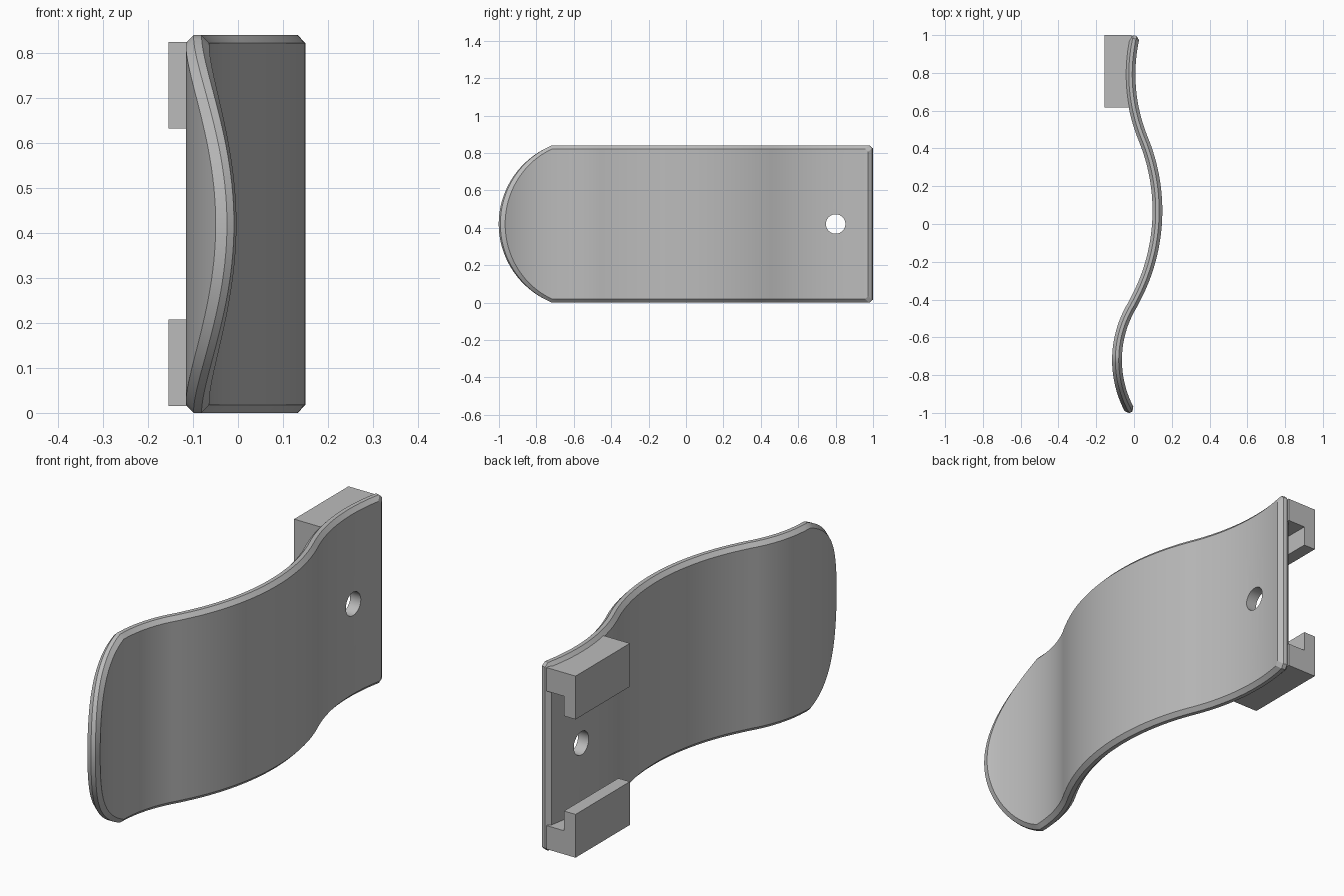
import bpy
import bmesh
import math

if "Cube" in bpy.data.objects:
    bpy.data.objects.remove(bpy.data.objects["Cube"], do_unlink=True)

grey = bpy.data.materials.new("light_grey")
grey.use_nodes = True
grey.diffuse_color = (0.5, 0.5, 0.5, 1)
grey.node_tree.nodes["Principled BSDF"].inputs["Base Color"].default_value = grey.diffuse_color

MID_Z = 0.42      # half of the plate height
TIP_R = 0.455     # radius of the rounded front outline
TIP_Y, BACK_Y = -0.997, 0.997
BEVEL = 0.018
HALF_T = 0.026    # half of the plate thickness


def make_object(name, bm):
    bmesh.ops.recalc_face_normals(bm, faces=bm.faces[:])
    mesh = bpy.data.meshes.new(name)
    bm.to_mesh(mesh)
    bm.free()
    mesh.materials.append(grey)
    obj = bpy.data.objects.new(name, mesh)
    bpy.context.collection.objects.link(obj)
    return obj


def activate(obj):
    bpy.ops.object.select_all(action='DESELECT')
    obj.select_set(True)
    bpy.context.view_layer.objects.active = obj


def wave(y):
    """Centre line of the plate: three joined arcs, as x and slope."""
    if y < -0.42:
        r, cy, base, sign = 0.56, -0.72, -0.09, 1
    elif y < 0.45:
        r, cy, base, sign = 1.0, 0.07, 0.124, -1
    else:
        r, cy, base, sign = 0.9, 0.792, -0.0185, 1
    d = y - cy
    root = math.sqrt(r * r - d * d)
    return base + sign * (r - root), sign * d / root


def bent(y, z, n):
    """Point on the bent plate, offset n along its normal."""
    x, slope = wave(y)
    k = n / math.hypot(1, slope)
    return (x + k, y - slope * k, z)


def outline(inset):
    """Columns (y, half height) of the plate outline, moved inwards."""
    r, h = TIP_R - inset, MID_Z - inset
    end = math.asin(h / r)
    centre = TIP_Y + TIP_R
    cols = []
    for i in range(25):
        a = end * i / 24
        cols.append((centre - r * math.cos(a), r * math.sin(a)))
    start, stop = cols[-1][0], BACK_Y - inset
    cut = 0.016
    for i in range(1, 65):
        cols.append((start + (stop - cut - start) * i / 64, h))
    cols.append((stop, h - cut))
    return cols


# Wavy plate: four outline loops from one face to the other, bevelled rim
bm = bmesh.new()
layers = [(BEVEL, -HALF_T), (0, BEVEL / 2 - HALF_T + 0.008),
          (0, HALF_T - BEVEL / 2 - 0.008), (BEVEL, HALF_T)]
loops = []
for inset, n in layers:
    cols = outline(inset)
    top = [bm.verts.new(bent(y, MID_Z + h, n)) for y, h in cols]
    low = [bm.verts.new(bent(y, MID_Z - h, n)) for y, h in cols[1:]]
    low.insert(0, top[0])
    loops.append((top, low))
for top, low in (loops[0], loops[-1]):
    bm.faces.new((top[0], top[1], low[1]))
    for i in range(1, len(top) - 1):
        bm.faces.new((top[i], top[i + 1], low[i + 1], low[i]))
for (ta, la), (tb, lb) in zip(loops, loops[1:]):
    for a, b in ((ta, tb), (la, lb)):
        for i in range(len(a) - 1):
            bm.faces.new((a[i], a[i + 1], b[i + 1], b[i]))
    bm.faces.new((ta[-1], la[-1], lb[-1], tb[-1]))
plate = make_object("wavy_plate", bm)

# Round hole near the back end
bpy.ops.mesh.primitive_cylinder_add(vertices=40, radius=0.052, depth=0.4,
                                    location=(0, 0.8, MID_Z),
                                    rotation=(0, math.pi / 2, 0))
cutter = bpy.context.object
cutter.hide_render = True
activate(plate)
hole = plate.modifiers.new("hole", 'BOOLEAN')
hole.operation = 'DIFFERENCE'
hole.solver = 'EXACT'
hole.object = cutter
bpy.ops.object.modifier_apply(modifier=hole.name)
bpy.data.objects.remove(cutter, do_unlink=True)
activate(plate)
bpy.ops.object.shade_smooth_by_angle(angle=math.radians(25))


# Pair of L-shaped rails on the side of the plate, lips facing each other
def rail(name, side):
    profile = [(-0.012, 0.405), (-0.155, 0.405), (-0.155, 0.212),
               (-0.098, 0.212), (-0.098, 0.3), (-0.012, 0.3)]
    bm = bmesh.new()
    face = bm.faces.new([bm.verts.new((x, 0.617, MID_Z + side * z)) for x, z in profile])
    ext = bmesh.ops.extrude_face_region(bm, geom=[face])
    moved = [v for v in ext["geom"] if isinstance(v, bmesh.types.BMVert)]
    bmesh.ops.translate(bm, vec=(0, 0.383, 0), verts=moved)
    make_object(name, bm)


rail("upper_rail", 1)
rail("lower_rail", -1)
